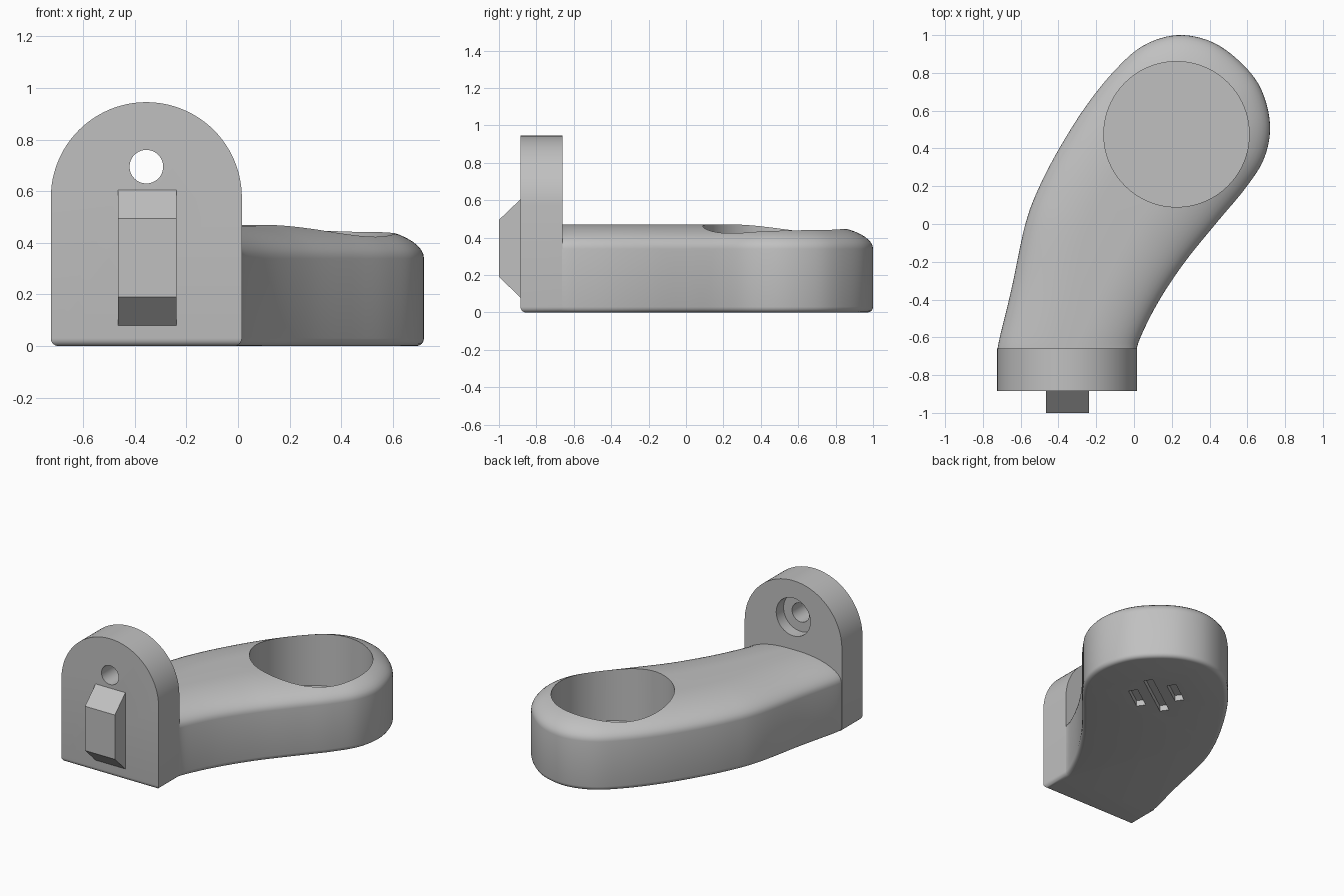
import bpy, bmesh
from math import pi, sin, cos, radians
from mathutils import Vector, Matrix

old = bpy.data.objects.get("Cube")
if old:
    bpy.data.objects.remove(old, do_unlink=True)

grey = bpy.data.materials.new("plain grey")
grey.use_nodes = True
grey.diffuse_color = (0.53, 0.53, 0.53, 1)
grey.node_tree.nodes["Principled BSDF"].inputs["Base Color"].default_value = (0.53, 0.53, 0.53, 1)


def make(name, bm):
    bmesh.ops.recalc_face_normals(bm, faces=bm.faces)
    mesh = bpy.data.meshes.new(name)
    bm.to_mesh(mesh)
    bm.free()
    mesh.materials.append(grey)
    obj = bpy.data.objects.new(name, mesh)
    bpy.context.collection.objects.link(obj)
    return obj


def loft(name, rings):
    """Skin a stack of equal closed rings and cap both ends."""
    bm = bmesh.new()
    rows = [[bm.verts.new(p) for p in ring] for ring in rings]
    n = len(rows[0])
    for a, b in zip(rows, rows[1:]):
        for i in range(n):
            j = (i + 1) % n
            bm.faces.new((a[i], a[j], b[j], b[i]))
    bm.faces.new(rows[0])
    bm.faces.new(rows[-1])
    return make(name, bm)


def activate(obj):
    bpy.ops.object.select_all(action="DESELECT")
    obj.select_set(True)
    bpy.context.view_layer.objects.active = obj


def cut(obj, cutter):
    cutter.hide_render = True
    mod = obj.modifiers.new("cut", "BOOLEAN")
    mod.operation, mod.solver, mod.object = "DIFFERENCE", "EXACT", cutter
    activate(obj)
    bpy.ops.object.modifier_apply(modifier=mod.name)
    bpy.data.objects.remove(cutter, do_unlink=True)


def smooth(obj):
    activate(obj)
    bpy.ops.object.shade_smooth_by_angle(angle=radians(30))


def round_cutter(r, start, end, sides=64):
    """Cylinder between two points."""
    a, b = Vector(start), Vector(end)
    turn = (b - a).to_track_quat("Z", "Y").to_matrix()
    circle = [turn @ Vector((r * cos(2 * pi * i / sides), r * sin(2 * pi * i / sides), 0))
              for i in range(sides)]
    return loft("cutter", [[a + p for p in circle], [b + p for p in circle]])


def spline(points, steps):
    """Smooth open curve through the points."""
    p = [Vector(q) for q in points]
    p = [2 * p[0] - p[1]] + p + [2 * p[-1] - p[-2]]
    out = []
    for a, b, c, d in zip(p, p[1:], p[2:], p[3:]):
        for k in range(steps):
            t = k / steps
            out.append(0.5 * (2 * b + (c - a) * t + (2 * a - 5 * b + 4 * c - d) * t ** 2
                              + (3 * b - a - 3 * c + d) * t ** 3))
    return out + [p[-2]]


# Arm: curved outline, small round below and a broad soft round on top
END = -0.70
outline = spline([(-.724, END), (-.715, -.62), (-.65, -.35), (-.575, 0), (-.5, .2),
                  (-.39, .41), (-.25, .63), (-.1, .815), (.05, .945), (.23, 1), (.41, .965),
                  (.56, .86), (.67, .72), (.72, .53), (.69, .35), (.59, .19), (.44, .01),
                  (.27, -.2), (.13, -.41), (.03, -.61), (.01, END)], 6)
normals = []
for i, p in enumerate(outline):
    t = (outline[min(i + 1, len(outline) - 1)] - outline[max(i - 1, 0)]).normalized()
    fade = min(1, (p.y - END) / 0.5)      # keep the root end straight
    normals.append(Vector((t.y, -t.x * fade)))


def arm_ring(inset, z):
    return [(p.x + n.x * inset, p.y + n.y * inset, z) for p, n in zip(outline, normals)]


quarter = [pi / 2 * i / 12 for i in range(13)]
rings = [arm_ring(.03 * (1 - sin(a)), .03 * (1 - cos(a))) for a in quarter[::3]]
rings += [arm_ring(.33 * (1 - cos(a)), .34 + .13 * sin(a)) for a in quarter]
arm = loft("arm", rings)

# Cup recess in the round end
CX, CY = .225, .475
cut(arm, round_cutter(.385, (CX, CY, .08), (CX, CY, .8), 96))

# Three blind slots underneath
turn = radians(35)
for side, length in ((-1, .2), (0, .4), (1, .2)):
    bm = bmesh.new()
    bmesh.ops.create_cube(bm, size=1)
    place = (Matrix.Translation((CX, CY + .015, 0)) @ Matrix.Rotation(turn, 4, "Z")
             @ Matrix.Translation((0, side * .127, 0)) @ Matrix.Diagonal((length, .06, .08, 1)))
    bm.transform(place)
    cut(arm, make("cutter", bm))
smooth(arm)

# Upright plate with an arched top
PX, R, FRONT, BACK = -.355, .37, -.885, -.66
arch = [(PX - R, 0), (PX + R, 0)]
arch += [(PX + R * cos(pi * i / 48), .575 + R * sin(pi * i / 48)) for i in range(49)]
plate = loft("mounting_plate", [[(x, y, z) for x, z in arch] for y in (FRONT, BACK)])
bm = bmesh.new()
bm.from_mesh(plate.data)
low = [e for e in bm.edges if all(v.co.z < .001 for v in e.verts)
       and not all(v.co.y > BACK - .01 for v in e.verts)]
bmesh.ops.bevel(bm, geom=low, offset=.03, segments=5, profile=.5, affect="EDGES")
bm.to_mesh(plate.data)
bm.free()

# Screw hole with a counterbore on the back
HZ = .695
cut(plate, round_cutter(.065, (PX, FRONT - .1, HZ), (PX, BACK + .1, HZ)))
cut(plate, round_cutter(.13, (PX, BACK - .08, HZ), (PX, BACK + .1, HZ)))
smooth(plate)

# Chamfered locating tab on the front
tab = [(FRONT + .01, .08), (FRONT, .08), (-1, .19), (-1, .495), (FRONT, .605), (FRONT + .01, .605)]
loft("front_tab", [[(x, y, z) for y, z in tab] for x in (-.465, -.238)])
